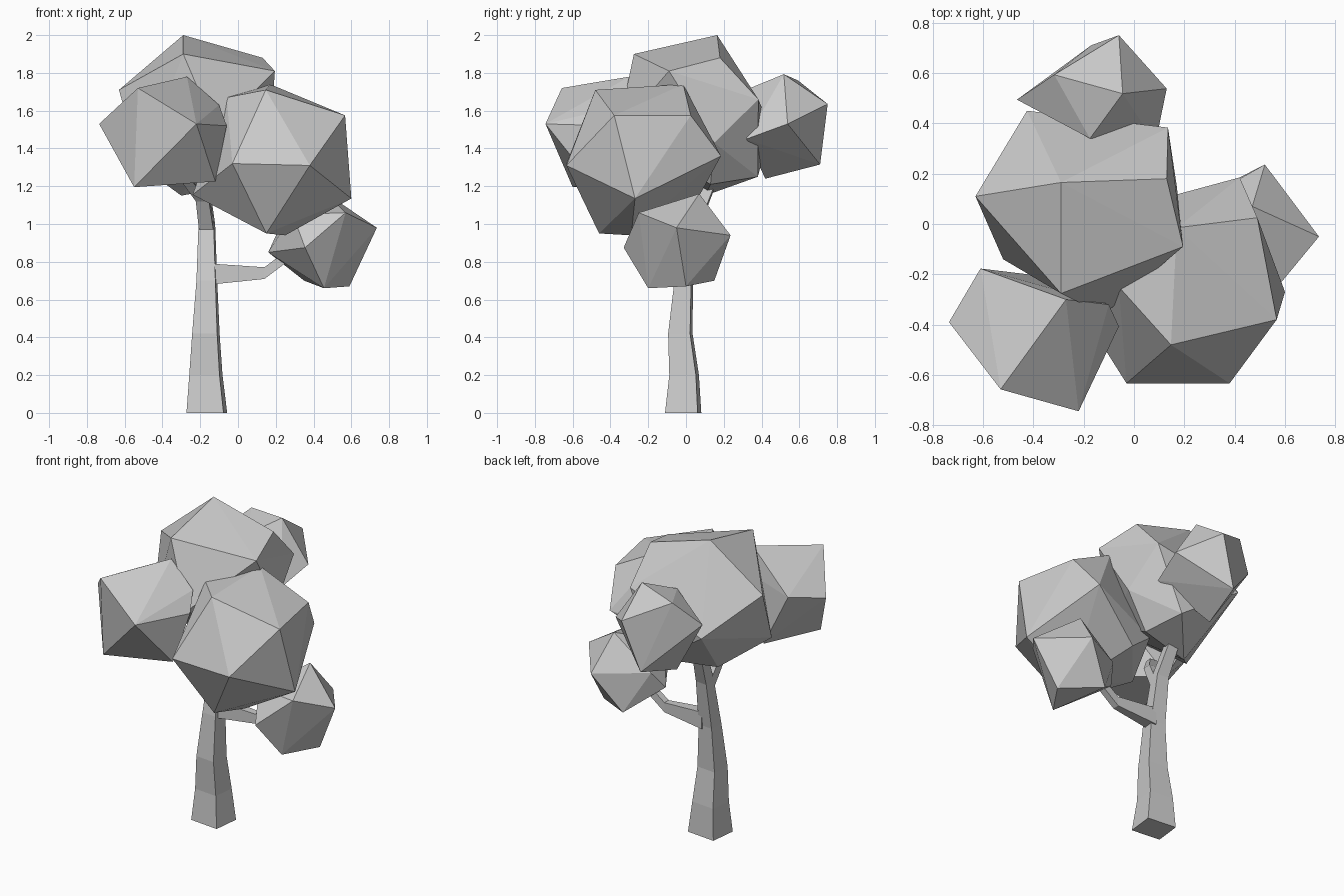
import bpy
import bmesh
from mathutils import Vector

default_cube = bpy.data.objects.get("Cube")
if default_cube:
    bpy.data.objects.remove(default_cube, do_unlink=True)

# One matte grey for the whole tree
grey = bpy.data.materials.new("plain grey")
grey.use_nodes = True
colour = (0.6, 0.6, 0.6, 1)
grey.diffuse_color = colour
grey.node_tree.nodes["Principled BSDF"].inputs["Base Color"].default_value = colour


def finish(name, bm):
    """Turn a bmesh into a flat shaded object in the scene."""
    bmesh.ops.recalc_face_normals(bm, faces=bm.faces[:])
    mesh = bpy.data.meshes.new(name)
    bm.to_mesh(mesh)
    bm.free()
    mesh.materials.append(grey)
    obj = bpy.data.objects.new(name, mesh)
    bpy.context.scene.collection.objects.link(obj)
    return obj


def leaf_clump(name, *corners):
    """Faceted boulder-like clump wrapped around a few corner points."""
    bm = bmesh.new()
    for corner in corners:
        bm.verts.new(corner)
    bmesh.ops.convex_hull(bm, input=bm.verts[:])
    loose = [v for v in bm.verts if not v.link_faces]
    bmesh.ops.delete(bm, geom=loose, context='VERTS')
    return finish(name, bm)


def limb(name, across, up, stations):
    """Square limb lofted through stations of (centre, half width)."""
    across, up = Vector(across), Vector(up)
    signs = ((-1, -1), (1, -1), (1, 1), (-1, 1))
    bm = bmesh.new()
    rings = []
    for centre, half in stations:
        rings.append([bm.verts.new(Vector(centre) + half * (a * across + b * up))
                      for a, b in signs])
    for lower, upper in zip(rings, rings[1:]):
        for i in range(len(signs)):
            j = (i + 1) % len(signs)
            bm.faces.new((lower[i], lower[j], upper[j], upper[i]))
    bm.faces.new(rings[0])
    bm.faces.new(rings[-1])
    return finish(name, bm)


# Slightly turned square section shared by the upright limbs
side, depth = (1, -.1, 0), (.1, .88, 0)

# Trunk, flared at the foot and bending back into the crown
limb("trunk", side, depth, [
    ((-.165, -.015, 0), .098),
    ((-.17, -.01, .2), .08),
    ((-.17, -.03, .42), .066),
    ((-.165, -.012, .7), .05),
    ((-.165, .04, 1), .04),
    ((-.19, .13, 1.22), .034),
    ((-.23, .18, 1.4), .03),
])

# Side branches carrying the lower clumps
limb("low_branch", (0, .7, 0), (0, 0, 1), [
    ((-.14, 0, .735), .055),
    ((.14, 0, .74), .031),
    ((.3, 0, .86), .03),
])
limb("front_branch", side, depth, [
    ((-.165, .025, .97), .038),
    ((-.185, -.06, 1.12), .035),
    ((-.32, -.22, 1.29), .025),
])

# Crown
leaf_clump(
    "top_clump",
    (-.29, .165, 2), (-.63, .11, 1.71), (-.29, -.276, 1.9),
    (.195, -.09, 1.81), (.13, .18, 1.88), (.135, .383, 1.66),
    (-.425, .45, 1.5), (-.52, -.14, 1.31), (-.3, .1, 1.15),
    (-.05, .38, 1.25), (.02, .13, 1.21), (.17, .15, 1.43),
    (-.12, -.36, 1.5))

leaf_clump(
    "left_clump",
    (.147, -.48, 1.71), (.17, -.015, 1.74), (.49, .025, 1.575),
    (.567, -.38, 1.575), (-.06, -.25, 1.67), (-.03, -.633, 1.32),
    (.38, -.633, 1.31), (.6, -.27, 1.135), (.15, -.46, .95),
    (.42, .185, 1.36), (-.24, -.3, 1.155), (.25, -.29, .94),
    (.06, .06, 1.13), (-.08, .05, 1.24))

leaf_clump(
    "right_clump",
    (-.735, -.39, 1.53), (-.61, -.177, 1.58), (-.53, -.657, 1.72),
    (-.22, -.744, 1.53), (-.06, -.407, 1.52), (-.27, -.3, 1.78),
    (-.55, -.6, 1.195), (-.12, -.5, 1.225), (-.1, -.32, 1.63),
    (-.42, -.2, 1.22))

leaf_clump(
    "low_clump",
    (.735, -.05, .98), (.355, -.33, .875), (.455, -.2, .66),
    (.59, 0, .67), (.52, .236, .94), (.35, .15, .7),
    (.47, .07, 1.16), (.57, -.25, 1.06), (.16, -.02, .85),
    (.21, .06, .96), (.29, -.2, 1.05))

leaf_clump(
    "back_clump",
    (-.06, .75, 1.635), (-.17, .71, 1.315), (-.317, .593, 1.76),
    (-.465, .494, 1.62), (.13, .538, 1.53), (-.045, .518, 1.793),
    (-.175, .34, 1.72), (-.23, .42, 1.24), (.085, .32, 1.45))
